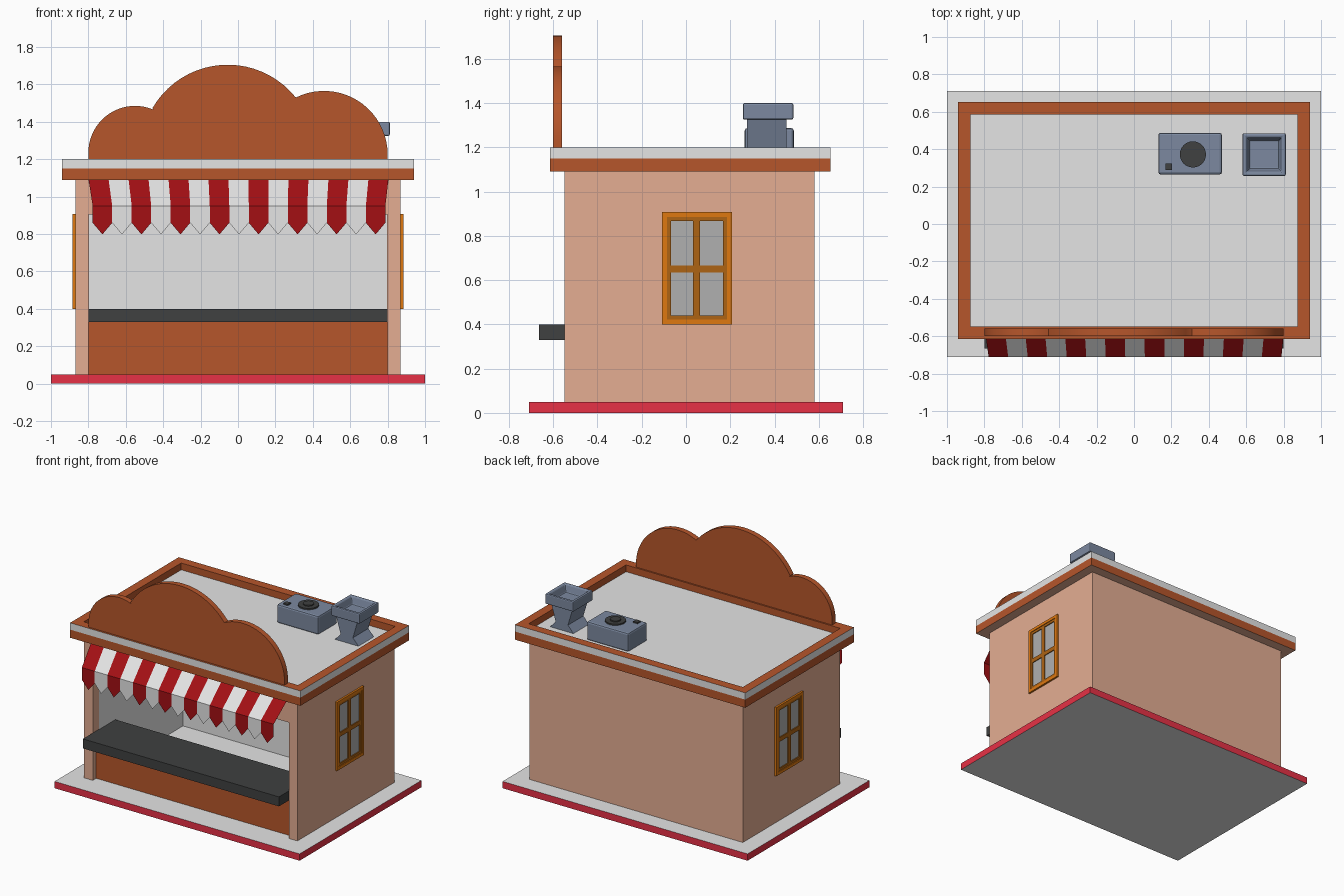
import bpy, bmesh, math
from mathutils import Vector

if "Cube" in bpy.data.objects:
    bpy.data.objects.remove(bpy.data.objects["Cube"])


def material(name, *rgb):
    m = bpy.data.materials.new(name)
    m.use_nodes = True
    m.diffuse_color = (*rgb, 1)
    m.node_tree.nodes["Principled BSDF"].inputs["Base Color"].default_value = (*rgb, 1)
    return m


white = material("off white", .78, .78, .78)
tan = material("tan plaster", .78, .42, .29)
brown = material("rust brown", .47, .093, .024)
red = material("bright red", .8, .031, .061)
dark_red = material("dark red", .37, .005, .007)
orange = material("orange wood", .74, .19, .005)
dark_orange = material("dark orange wood", .42, .125, .007)
pane_grey = material("pane grey", .435, .435, .435)
steel = material("blue grey metal", .2, .25, .35)
charcoal = material("charcoal", .05, .052, .052)


def finish(name, bm, mats, rule=None):
    """Turn a bmesh into an object; rule(face) picks the material slot."""
    if rule:
        for f in bm.faces:
            f.normal_update()
            f.material_index = rule(f)
    me = bpy.data.meshes.new(name)
    bm.to_mesh(me)
    bm.free()
    for m in mats:
        me.materials.append(m)
    ob = bpy.data.objects.new(name, me)
    bpy.context.collection.objects.link(ob)
    return ob


def box_mesh(x, y, z):
    bm = bmesh.new()
    bmesh.ops.create_cube(bm, size=1)
    for v in bm.verts:
        v.co = [r[0] if c < 0 else r[1] for c, r in zip(v.co, (x, y, z))]
    return bm


def box(name, x, y, z, mats, rule=None, bevel=0):
    ob = finish(name, box_mesh(x, y, z), mats, rule)
    if bevel:
        mod = ob.modifiers.new("bevel", "BEVEL")
        mod.width, mod.segments = bevel, 2
    return ob


def prism(name, outline, axis_point, depth, mat):
    """Extrude a flat outline given by axis_point(a, b) along a depth vector."""
    bm = bmesh.new()
    face = bm.faces.new([bm.verts.new(axis_point(a, b)) for a, b in outline])
    ext = bmesh.ops.extrude_face_region(bm, geom=[face])
    bmesh.ops.translate(bm, vec=depth, verts=[v for v in ext["geom"] if isinstance(v, bmesh.types.BMVert)])
    bmesh.ops.recalc_face_normals(bm, faces=bm.faces)
    return finish(name, bm, [mat])


def smooth(ob):
    bpy.ops.object.select_all(action="DESELECT")
    ob.select_set(True)
    bpy.context.view_layer.objects.active = ob
    bpy.ops.object.shade_smooth_by_angle(angle=math.radians(30))


# Base slab with red edges
box("base_slab", (-1, 1), (-.71, .71), (0, .05), [white, red], lambda f: int(abs(f.normal.z) < .5))

# Walls and serving opening
for side, s in (("left", 1), ("right", -1)):
    box(side + "_wall", sorted((s * .8, s * .87)), (-.55, .58), (.05, 1.1), [tan])
box("back_wall", (-.8, .8), (.5, .58), (.05, 1.1), [tan])
box("front_header", (-.8, .8), (-.55, -.49), (.905, 1.1), [tan])
box("front_panel", (-.8, .8), (-.51, -.47), (.05, .34), [brown])
box("counter", (-.8, .8), (-.665, -.29), (.33, .4), [charcoal])

# Room lining, open at the front
bm = box_mesh((-.797, .797), (-.485, .497), (.053, 1.088))
bmesh.ops.delete(bm, geom=[f for f in bm.faces if f.normal.y < -.5], context="FACES")
bmesh.ops.reverse_faces(bm, faces=bm.faces)
finish("room_lining", bm, [white])

# Roof with a sunken deck and two-tone rim
box("roof_deck", (-.9, .9), (-.58, .62), (1.09, 1.15), [white, tan], lambda f: int(f.normal.z < -.5))


def rim_colour(upper):
    def rule(f):
        c = f.calc_center_median()
        outer = abs(c.x) > .93 or c.y > .64 or c.y < -.605
        if f.normal.z < -.5:
            return 2
        return int(upper and outer and abs(f.normal.z) < .5)
    return rule


def ring(name, x, y, z, width, mats, rule=None, axis=2):
    """Rectangular frame: a box with both faces along one axis inset and joined through."""
    bm = box_mesh(x, y, z)
    caps = [f for f in bm.faces if abs(f.normal[axis]) > .5]
    bmesh.ops.inset_individual(bm, faces=caps, thickness=width, use_even_offset=True)
    bmesh.ops.bridge_loops(bm, edges=[e for f in caps for e in f.edges])
    bmesh.ops.delete(bm, geom=caps, context="FACES_ONLY")
    bmesh.ops.recalc_face_normals(bm, faces=bm.faces)
    return finish(name, bm, mats, rule)


for name, z, upper in (("roof_rim_lower", (1.09, 1.15), False), ("roof_rim_upper", (1.15, 1.2), True)):
    ring(name, (-.94, .94), (-.615, .652), z, .066, [brown, white, tan], rim_colour(upper))

# Cloud-shaped sign board: three arcs (centre x, centre z, radius, start, end)
outline = [(-.8, 1.15)]
for cx, cz, r, a0, a1 in ((-.55, 1.235, .25, 180, 67), (-.055, 1.24, .465, 150, 39), (.46, 1.225, .34, 116, 0)):
    for i in range(21):
        a = math.radians(a0 + (a1 - a0) * i / 20)
        outline.append((cx + r * math.cos(a), cz + r * math.sin(a)))
outline.append((.8, 1.15))
smooth(prism("sign_board", outline, lambda a, b: (a, -.6, b), Vector((0, .04, 0)), brown))

# Striped awning sheet with pointed valance
bm = bmesh.new()
count = 15
for i in range(count):
    t0, t1 = -.8 + 1.605 * i / count, -.8 + 1.605 * (i + 1) / count
    b0, b1 = -.777 + 1.565 * i / count, -.777 + 1.565 * (i + 1) / count
    slope = [(b0, -.71, .95), (b1, -.71, .95), (t1, -.55, 1.1), (t0, -.55, 1.1)]
    flap = [(b0, -.71, .86), ((b0 + b1) / 2, -.71, .798), (b1, -.71, .86), (b1, -.71, .95), (b0, -.71, .95)]
    for pts in (slope, flap):
        bm.faces.new([bm.verts.new(p) for p in pts]).material_index = i % 2
bmesh.ops.remove_doubles(bm, verts=bm.verts, dist=.0001)
finish("awning", bm, [dark_red, white])

# Side windows
for side, s in (("left", 1), ("right", -1)):
    def out(d):
        return sorted((s * .865, s * (.87 + d)))
    ring(side + "_window_frame", out(.014), (-.108, .208), (.4, .907), .022, [orange], axis=0)
    ring(side + "_window_sash", out(.009), (-.086, .186), (.422, .885), .018, [dark_orange], axis=0)
    box(side + "_window_pane", out(.002), (-.08, .18), (.43, .88), [pane_grey])
    box(side + "_window_mullion", out(.009), (.032, .064), (.435, .87), [dark_orange])
    box(side + "_window_bar", out(.0085), (-.07, .17), (.635, .667), [dark_orange])

# Rooftop cooling unit
box("cooler_body", (.13, .47), (.265, .487), (1.15, 1.287), [steel], bevel=.012)
box("cooler_knob", (.168, .204), (.288, .324), (1.28, 1.297), [charcoal])
for name, r, top in (("cooler_fan_ring", .07, 1.297), ("cooler_fan_hub", .036, 1.305)):
    circle = [(r * math.cos(i * math.tau / 24), r * math.sin(i * math.tau / 24)) for i in range(24)]
    smooth(prism(name, circle, lambda a, b: (.315 + a, .372 + b, 1.27), Vector((0, 0, top - 1.27)), charcoal))

# Rooftop vent: waisted duct under a hollow square hood
profile = [(.6, 1.15), (.79, 1.15), (.745, 1.2), (.785, 1.335), (.605, 1.335), (.645, 1.2)]
prism("vent_duct", profile, lambda a, b: (a, .275, b), Vector((0, .18, 0)), steel)
bm = box_mesh((.58, .812), (.257, .485), (1.325, 1.4))
top = [f for f in bm.faces if f.normal.z > .5]
bmesh.ops.inset_individual(bm, faces=top, thickness=.03)
bmesh.ops.inset_individual(bm, faces=top, thickness=.022, depth=-.055)
hood = finish("vent_hood", bm, [steel])
mod = hood.modifiers.new("bevel", "BEVEL")
mod.width, mod.segments = .008, 2
